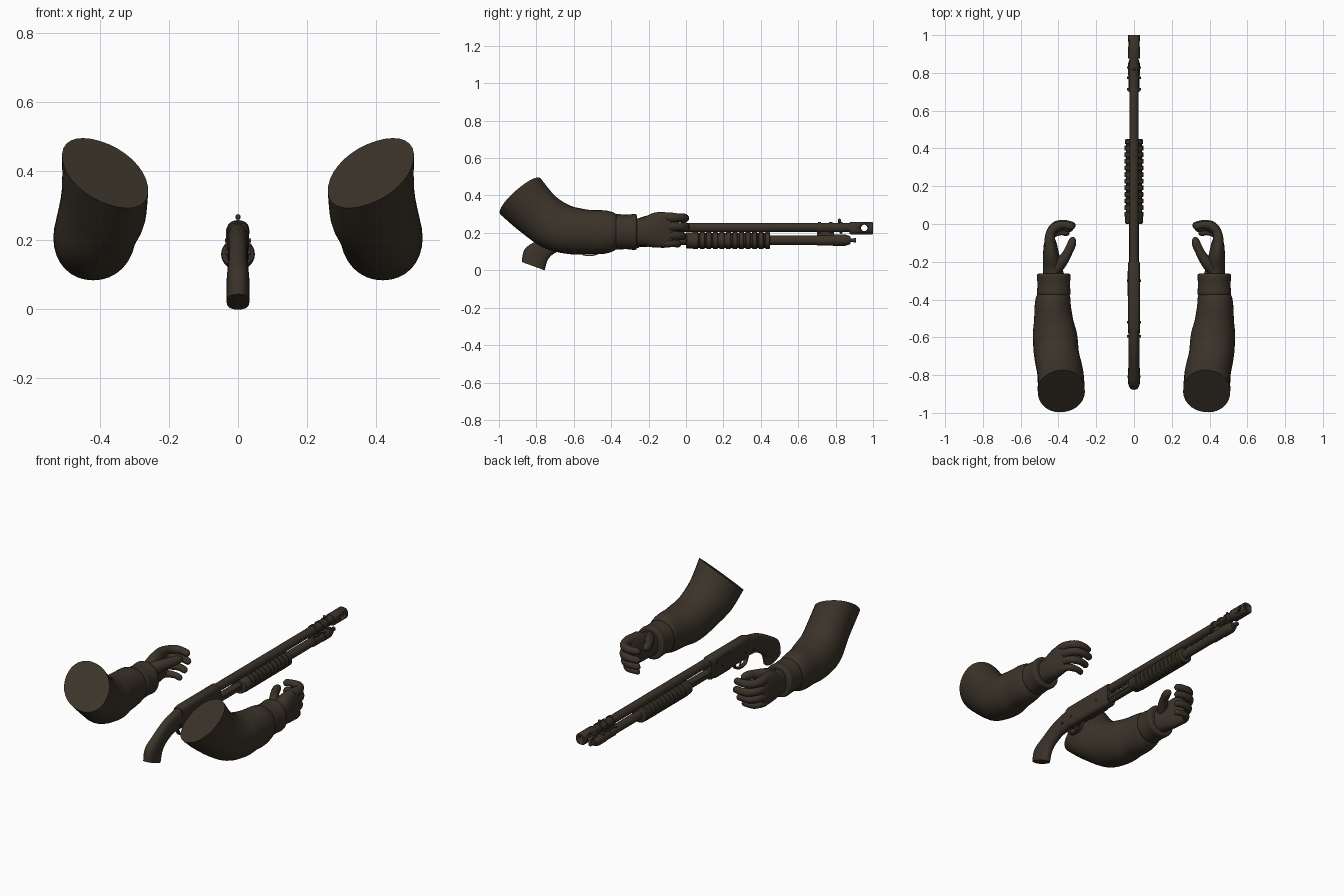
import bpy, bmesh
from math import sin, cos, pi, radians
from mathutils import Vector, Matrix

if "Cube" in bpy.data.objects:
    bpy.data.objects.remove(bpy.data.objects["Cube"], do_unlink=True)

mat = bpy.data.materials.new("dark olive brown")
mat.use_nodes = True
COLOUR = (0.043, 0.033, 0.022, 1)
mat.diffuse_color = COLOUR
shader = mat.node_tree.nodes["Principled BSDF"]
shader.inputs["Base Color"].default_value = COLOUR
shader.inputs["Roughness"].default_value = 0.8


def finish(name, bm, mirror=False, angle=40):
    bmesh.ops.recalc_face_normals(bm, faces=bm.faces)
    mesh = bpy.data.meshes.new(name)
    bm.to_mesh(mesh)
    bm.free()
    mesh.materials.append(mat)
    ob = bpy.data.objects.new(name, mesh)
    bpy.context.collection.objects.link(ob)
    bpy.ops.object.select_all(action='DESELECT')
    ob.select_set(True)
    bpy.context.view_layer.objects.active = ob
    bpy.ops.object.shade_smooth_by_angle(angle=radians(angle))
    if mirror:
        ob.modifiers.new("mirror", 'MIRROR').use_mirror_merge = False
    return ob


def smooth_path(secs, steps):
    """Catmull-Rom interpolation through section tuples."""
    pts = [secs[0]] + list(secs) + [secs[-1]]
    out = []
    for a, b, c, d in zip(pts, pts[1:], pts[2:], pts[3:]):
        for i in range(steps):
            t = i / steps
            out.append([0.5 * (2 * q + (r - p) * t + (2 * p - 5 * q + 4 * r - s) * t * t
                               + (3 * q - p - 3 * r + s) * t ** 3)
                        for p, q, r, s in zip(a, b, c, d)])
    return out + [list(secs[-1])]


def loft(name, secs, sides=24, steps=5, square=1.0, mirror=False, angle=40):
    """Section: x, y, z, half width, half height, pitch, yaw, roll."""
    secs = [tuple(s) + (0,) * (8 - len(s)) for s in secs]
    bm = bmesh.new()
    rings = []
    for x, y, z, w, h, p, yaw, roll in smooth_path(secs, steps):
        p, yaw = radians(p), radians(yaw)
        u = Vector((cos(yaw), sin(yaw), roll))
        v = Vector((-sin(yaw) * sin(p), cos(yaw) * sin(p), cos(p)))
        ring = []
        for i in range(sides):
            c, s = cos(2 * pi * i / sides), sin(2 * pi * i / sides)
            c, s = [abs(k) ** square * (1 if k > 0 else -1) for k in (c, s)]
            ring.append(bm.verts.new(Vector((x, y, z)) + u * w * c + v * h * s))
        rings.append(ring)
    for a, b in zip(rings, rings[1:]):
        for i in range(sides):
            j = (i + 1) % sides
            bm.faces.new((a[i], a[j], b[j], b[i]))
    bm.faces.new(rings[0])
    bm.faces.new(rings[-1])
    return finish(name, bm, mirror, angle)


def rod(name, y0, y1, z, r, x=0, sides=24):
    return loft(name, [(x, y0, z, r, r), (x, y1, z, r, r)], sides, 1)


def box(name, lo, hi, bevel=0.006):
    bm = bmesh.new()
    bmesh.ops.create_cube(bm, size=1)
    lo, hi = Vector(lo), Vector(hi)
    bmesh.ops.scale(bm, vec=hi - lo, verts=bm.verts)
    bmesh.ops.translate(bm, vec=(lo + hi) / 2, verts=bm.verts)
    bmesh.ops.bevel(bm, geom=bm.edges[:], offset=bevel, segments=2, affect='EDGES', profile=0.5)
    return finish(name, bm)


def pin(name, y, z, half, r):
    bm = bmesh.new()
    bmesh.ops.create_cone(bm, cap_ends=True, segments=20, radius1=r, radius2=r, depth=2 * half,
                          matrix=Matrix.Translation((0, y, z)) @ Matrix.Rotation(pi / 2, 4, 'Y'))
    return finish(name, bm)


def ball(name, at, r, mirror=False):
    bm = bmesh.new()
    bmesh.ops.create_uvsphere(bm, u_segments=16, v_segments=10, radius=r,
                              matrix=Matrix.Translation(at))
    return finish(name, bm, mirror)


def cut(target, cutter):
    mod = target.modifiers.new("cut", 'BOOLEAN')
    mod.operation, mod.object, mod.solver = 'DIFFERENCE', cutter, 'EXACT'
    bpy.context.view_layer.objects.active = target
    bpy.ops.object.modifier_apply(modifier=mod.name)
    bpy.data.objects.remove(cutter, do_unlink=True)


# Sleeves, bent at the elbow and cut off at a slant
loft("sleeves", [
    (.385, -.885, .395, .125, .145, 50, -8, .3),
    (.39, -.79, .30, .122, .133, 43, -4, .2),
    (.41, -.69, .233, .12, .133, 32),
    (.418, -.585, .207, .117, .126, 16),
    (.425, -.51, .205, .104, .118, 8),
    (.43, -.435, .204, .096, .116, 2),
    (.428, -.385, .206, .09, .102),
    (.428, -.365, .206, .075, .085)], 32, 5, .95, True)
loft("cuffs", [
    (.425, -.378, .206, .08, .088),
    (.425, -.368, .206, .089, .095),
    (.425, -.32, .205, .086, .092),
    (.425, -.275, .205, .089, .096),
    (.425, -.263, .205, .08, .088),
    (.425, -.263, .205, .055, .07)], 32, 3, .95, True)

# Hands with curled fingers
loft("palms", [
    (.42, -.29, .205, .058, .074),
    (.43, -.24, .205, .052, .074),
    (.438, -.17, .215, .044, .093),
    (.443, -.10, .215, .033, .094),
    (.442, -.07, .21, .02, .082)], 24, 4, .9, True)
for label, z, r, reach, drop in (("index", .283, .026, 1, .008), ("middle", .237, .026, 1.04, .012),
                                 ("ring", .19, .025, .9, .014), ("little", .148, .022, .7, .014)):
    path = ((.445, -.13, 1, 0), (.446, -.085, 1.08, 5), (.438, -.04, .9, 25),
            (.41, -.012, .93, 55), (.37, -.004, .8, 85), (.335, -.012, .78, 105),
            (.322, -.016, .62, 110), (.314, -.019, .15, 110))
    loft(label + "_fingers", [(.445 + (x - .445) * (.3 + .7 * reach), -.13 + (y + .13) * reach,
                               z - drop * i / 7, r * k, r * k, 0, yaw)
                              for i, (x, y, k, yaw) in enumerate(path)], 14, 3, 1, True)
loft("thumbs", [
    (.42, -.25, .235, .03, .045, 0, 35),
    (.385, -.205, .255, .03, .038, 0, 35),
    (.35, -.15, .268, .024, .028, 0, 25),
    (.332, -.11, .272, .024, .026, 0, 5),
    (.325, -.08, .272, .017, .018, 0, 5),
    (.324, -.068, .272, .004, .004, 0, 5)], 16, 4, 1, True)

# Stock with a flared pistol grip
loft("stock", [
    (0, -.817, .022, .033, .065, -70),
    (0, -.80, .085, .033, .068, -66),
    (0, -.745, .128, .029, .056, -48),
    (0, -.655, .172, .029, .054, -18),
    (0, -.55, .188, .031, .063)], 24, 5, .8)

# Receiver and its fittings
loft("receiver", [(0, -.57, .19, .03, .06), (0, -.55, .19, .032, .066),
                  (0, -.21, .19, .032, .066), (0, -.2, .19, .029, .062)], 24, 1, .5, angle=30)
box("ejection_port_cover", (-.035, -.38, .2), (-.028, -.25, .235), .002)
box("loading_gate", (-.018, -.4, .118), (.018, -.25, .13), .003)
for i, y in enumerate((-.595, -.52, -.3)):
    pin(f"receiver_pin_{i + 1}", y, .165 + .01 * i, .036, .007)

# Trigger and guard
bm = bmesh.new()
path = [(-.585, .135), (-.565, .09), (-.535, .077), (-.5, .077), (-.465, .09), (-.445, .135)]
rows = []
for y, z in smooth_path(path, 4):
    t = Vector((0, -.515 - y, .14 - z)).normalized() * .008
    rows.append([bm.verts.new(Vector((x, y, z)) + t * k)
                 for x, k in ((-.011, 0), (.011, 0), (.011, 1), (-.011, 1))])
for a, b in zip(rows, rows[1:]):
    for i in range(4):
        bm.faces.new((a[i], a[i - 1], b[i - 1], b[i]))
bm.faces.new(rows[0])
bm.faces.new(rows[-1])
finish("trigger_guard", bm)
loft("trigger", [(0, -.51, .13, .005, .008, 90), (0, -.518, .11, .005, .007, 90),
                 (0, -.51, .092, .004, .004, 90)], 10, 3)

# Barrel, magazine tube and ribbed fore-end
rod("barrel", -.21, .9, .229, .025)
rod("magazine_tube", -.21, .8, .161, .025)
for x in (-.022, .022):
    box("action_bar", (x - .004, -.21, .15), (x + .004, .02, .172), .001)
ribs = [(0, 0, .16, .04, .04), (0, .005, .16, .047, .043), (0, .035, .16, .047, .043)]
for i in range(11):
    y = .04 + i * .035
    ribs += [(0, y + dy, .16, r, r - .003) for dy, r in ((0, .049), (.023, .049), (.026, .043), (.033, .043))]
ribs += [(0, .425, .16, .048, .045), (0, .446, .16, .048, .045), (0, .45, .16, .04, .04)]
loft("fore_end", ribs, 28, 1)

# Front clamp, magazine cap and sight
box("barrel_clamp", (-.014, .7, .15), (.014, .79, .24), .004)
for i, y in enumerate((.705, .765, .82)):
    rod(f"barrel_band_{i + 1}", y, y + .018, .229, .03)
    pin(f"clamp_screw_{i + 1}", y + .009, .2, .037, .006)
rod("magazine_band", .7, .79, .161, .029)
loft("magazine_cap", [(0, .785, .161, .031, .031), (0, .85, .161, .031, .031),
                      (0, .865, .161, .026, .026), (0, .88, .161, .02, .02)], 24, 1)
rod("cap_stud", .875, .9, .161, .009)
rod("cap_stud_head", .895, .91, .161, .012)
box("sight_post", (-.004, .812, .245), (.004, .828, .266), .001)
ball("sight_bead", (0, .82, .268), .008)

# Muzzle brake with a bore, a cross hole and side scoops
brake = loft("muzzle_brake", [(0, .875, .225, .031, .031), (0, .88, .225, .033, .033),
                              (0, .996, .225, .033, .033), (0, 1, .225, .03, .03)], 28, 1, .8)
cut(brake, rod("bore_cutter", .9, 1.05, .227, .016))
cut(brake, pin("hole_cutter", .953, .227, .06, .017))
for x in (-.04, .04):
    cut(brake, ball("scoop_cutter", (x, .953, .227), .026))
